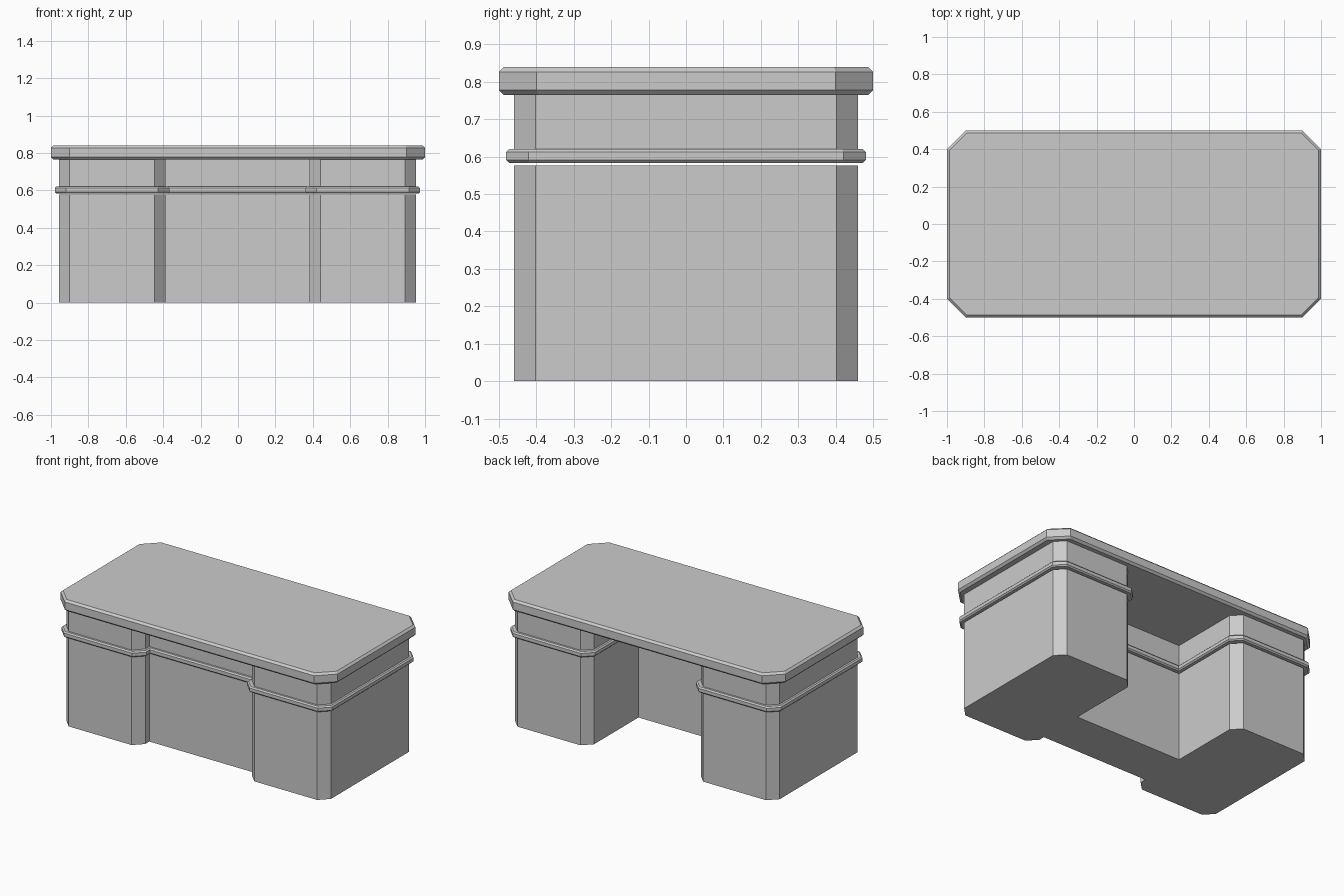
import bpy
import bmesh

cube = bpy.data.objects.get("Cube")
if cube:
    bpy.data.objects.remove(cube, do_unlink=True)

# Single flat grey
grey = bpy.data.materials.new("plain grey")
grey.use_nodes = True
grey.diffuse_color = (0.6, 0.6, 0.6, 1)
bsdf = grey.node_tree.nodes["Principled BSDF"]
bsdf.inputs["Base Color"].default_value = grey.diffuse_color
bsdf.inputs["Roughness"].default_value = 0.8

SHIFT = -0.003  # the carcass sits very slightly off the top's centre


def desk_outline(grow, chamfer):
    """Two chamfered pedestals joined by a set-back middle panel."""
    x, y, inner = 0.955 + grow, 0.46 + grow, 0.385 - grow
    front, back = -0.36 - grow, -0.055 + grow
    c = chamfer
    half = [(inner, front), (inner, -y + c), (inner + c, -y),
            (x - c, -y), (x, -y + c), (x, y - c), (x - c, y),
            (inner + c, y), (inner, y - c), (inner, back)]
    other = [(-px, py) for px, py in reversed(half)]
    return [(px + SHIFT, py) for px, py in half + other]


def top_outline(grow, chamfer):
    """Rectangle with cut corners."""
    x, y, c = 1 + grow, 0.5 + grow, chamfer
    half = [(x - c, -y), (x, -y + c), (x, y - c), (x - c, y)]
    return half + [(-px, py) for px, py in reversed(half)]


def build(name, outline, grow, chamfer, z0, z1, edge=0.0):
    """Stack outlines into a closed slab, with bevelled rims if edge > 0."""
    if edge:
        levels = [(z0, edge), (z0 + edge, 0), (z1 - edge, 0), (z1, edge)]
    else:
        levels = [(z0, 0), (z1, 0)]
    bm = bmesh.new()
    rings = []
    for z, inset in levels:
        pts = outline(grow - inset, chamfer - 0.586 * inset)
        rings.append([bm.verts.new((px, py, z)) for px, py in pts])
    for low, high in zip(rings, rings[1:]):
        for i in range(len(low)):
            j = (i + 1) % len(low)
            bm.faces.new((low[i], low[j], high[j], high[i]))
    bm.faces.new(rings[0][::-1])
    bm.faces.new(rings[-1])
    bmesh.ops.recalc_face_normals(bm, faces=bm.faces)
    mesh = bpy.data.meshes.new(name)
    bm.to_mesh(mesh)
    bm.free()
    mesh.materials.append(grey)
    obj = bpy.data.objects.new(name, mesh)
    bpy.context.collection.objects.link(obj)
    return obj


# Lower pedestals and panel, moulding above a thin gap, upper band, desktop
build("lower_body", desk_outline, 0, 0.058, 0, 0.577)
build("moulding", desk_outline, 0.021, 0.06, 0.583, 0.62, 0.008)
build("upper_body", desk_outline, 0, 0.058, 0.62, 0.766)
build("desktop", top_outline, 0, 0.1, 0.765, 0.84, 0.013)
